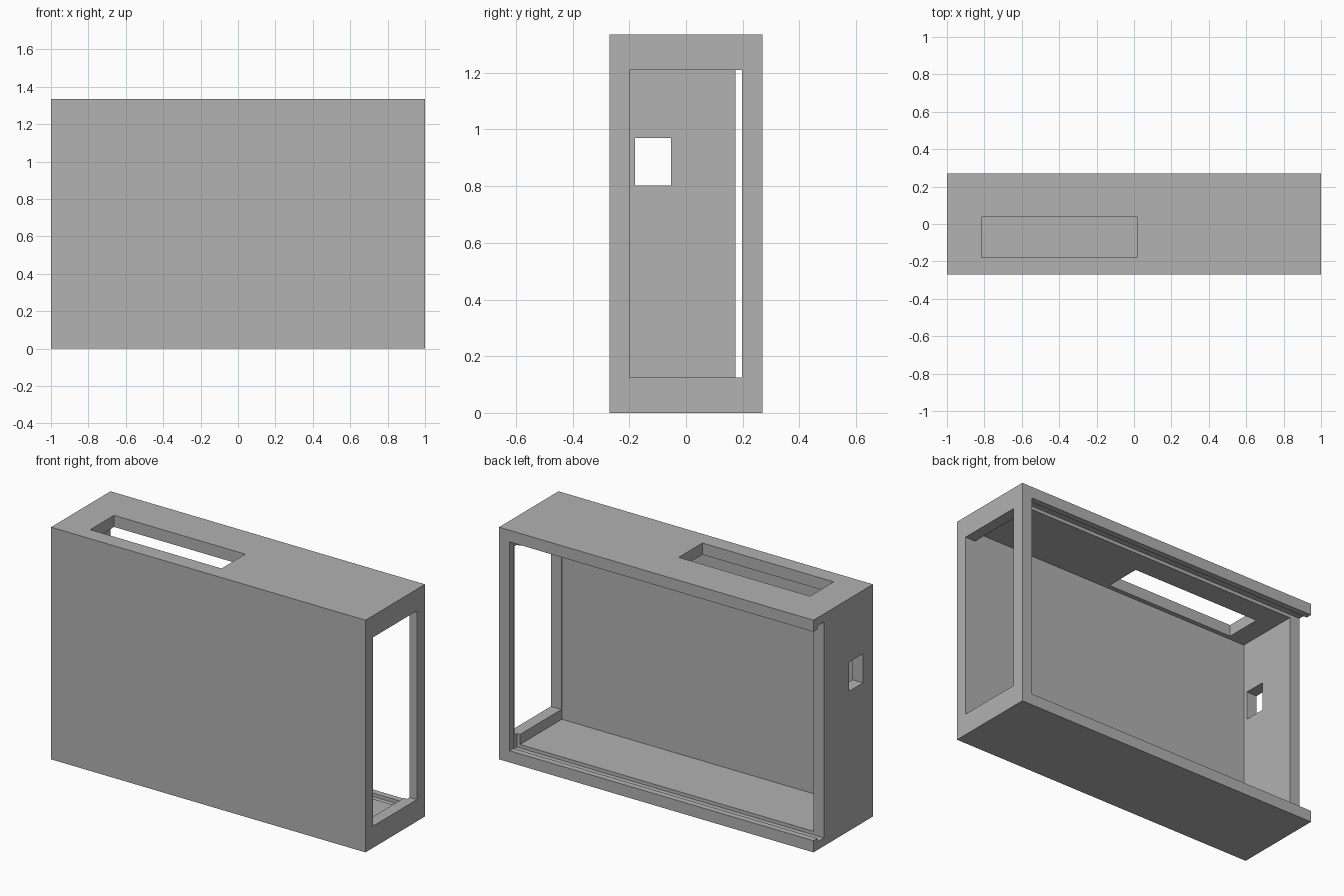
import bpy
from mathutils import Vector

default = bpy.data.objects.get("Cube")
if default:
    bpy.data.objects.remove(default, do_unlink=True)

W, D, H = 1.0, 0.27, 1.335      # half width, half depth, height
WALL = 0.067                    # wall thickness
GROOVE = 0.047                  # wall left behind the panel groove
SLIDE = 0.175                   # where the panel groove starts in y
LIP = 0.234                     # where the rear lip starts in y
OUT = 0.1                       # overshoot of the cutters

grey = bpy.data.materials.new("plain_grey")
grey.use_nodes = True
grey.diffuse_color = (0.445, 0.445, 0.445, 1)
grey.node_tree.nodes["Principled BSDF"].inputs["Base Color"].default_value = grey.diffuse_color


def box(name, low, high):
    """Box between two opposite corners."""
    low, high = Vector(low), Vector(high)
    bpy.ops.mesh.primitive_cube_add(size=1, location=(0, 0, 0))
    obj = bpy.context.object
    obj.name = name
    for v in obj.data.vertices:
        v.co = (low + high) / 2 + v.co * (high - low)
    return obj


def cut(target, name, low, high):
    """Subtract a box from the target and discard the cutter."""
    cutter = box(name, low, high)
    mod = target.modifiers.new(name, "BOOLEAN")
    mod.operation = "DIFFERENCE"
    mod.solver = "EXACT"
    mod.object = cutter
    bpy.context.view_layer.objects.active = target
    bpy.ops.object.modifier_apply(modifier=mod.name)
    bpy.data.objects.remove(cutter, do_unlink=True)


# Outer shell
case = box("enclosure_case", (-W, -D, 0), (W, D, H))

# Cavity, open at the back
cut(case, "cavity", (WALL - W, -0.205, WALL), (W - WALL, D + OUT, H - WALL))

# Panel groove in the floor, ceiling and left wall, open at the right end
cut(case, "panel_groove", (-W - OUT, SLIDE, GROOVE), (W - GROOVE, LIP, H - GROOVE))

# Entry for the sliding panel, behind the shortened right wall
cut(case, "panel_entry", (-W - OUT, 0.2, WALL), (-0.8, D + OUT, H - WALL))

# Large window in the left wall
cut(case, "side_window", (0.8, -0.2, 0.125), (W + OUT, 0.197, 1.21))

# Small port in the right wall
cut(case, "small_port", (-W - OUT, -0.18, 0.803), (-0.8, -0.053, 0.97))

# Long slot in the top
cut(case, "top_slot", (-0.815, -0.178, 1.1), (0.02, 0.038, H + OUT))

case.data.materials.clear()
case.data.materials.append(grey)
for face in case.data.polygons:
    face.material_index = 0
    face.use_smooth = False
